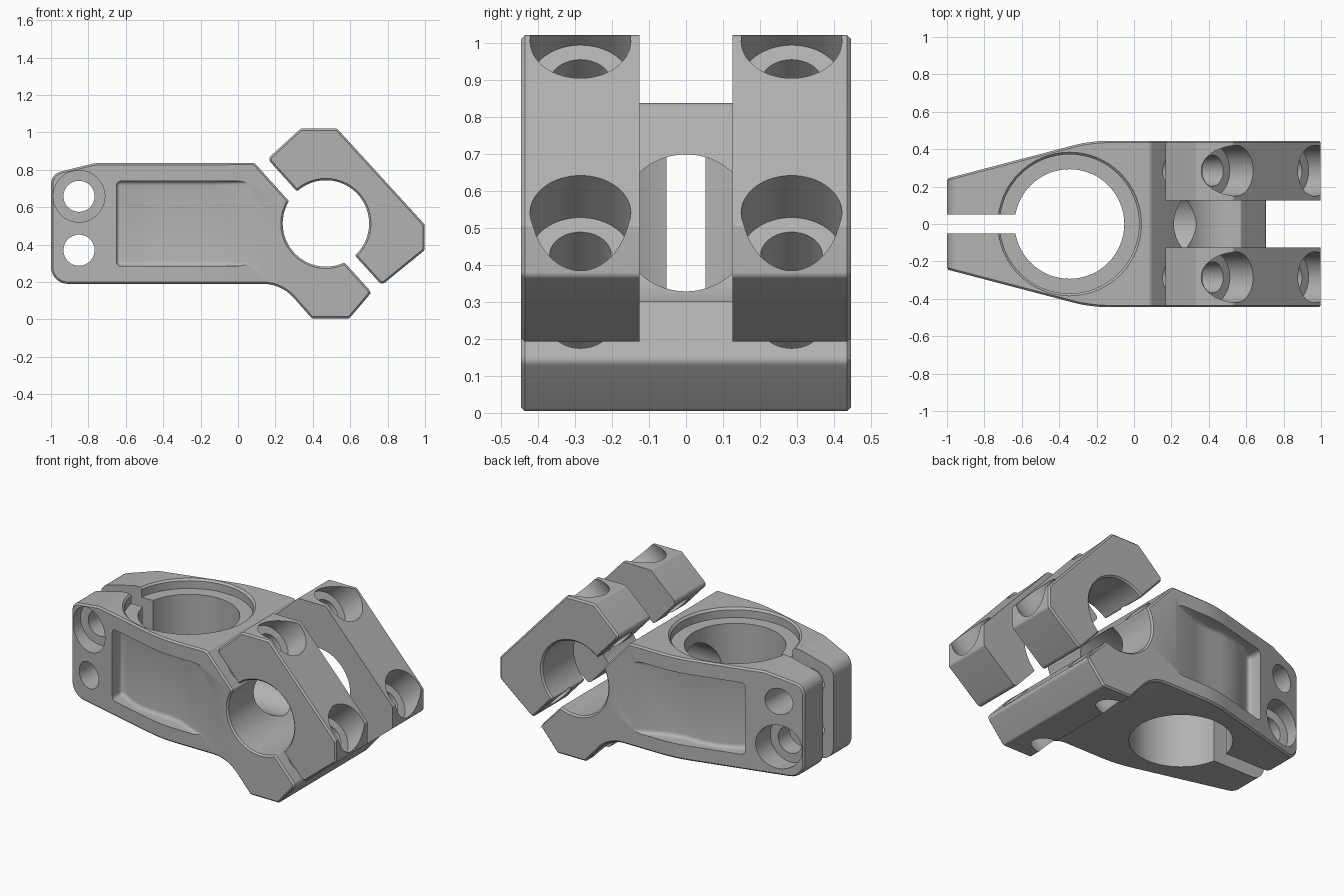
import bpy, bmesh, math
from mathutils import Vector

old = bpy.data.objects.get("Cube")
if old:
    bpy.data.objects.remove(old)

metal = bpy.data.materials.new("plain_grey_metal")
GREY = (0.45, 0.45, 0.45, 1)
metal.use_nodes = True
metal.diffuse_color = GREY
metal.node_tree.nodes["Principled BSDF"].inputs["Base Color"].default_value = GREY

# Bar clamp frame: D runs along the split, N points out through the plates
CENTRE = Vector((0.47, 0.513))
D, N = Vector((0.67, -0.74)).normalized(), Vector((0.74, 0.67)).normalized()
BAR_R = 0.231
HALF = 0.445


def clamp_pt(d, n):
    return CENTRE + D * d + N * n


def new_object(name, bm):
    bmesh.ops.recalc_face_normals(bm, faces=bm.faces)
    mesh = bpy.data.meshes.new(name)
    bm.to_mesh(mesh)
    bm.free()
    obj = bpy.data.objects.new(name, mesh)
    bpy.context.collection.objects.link(obj)
    return obj


def fillet(points, steps=7):
    """Round the corners of (x, y, radius) points."""
    out = []
    for i, (x, y, r) in enumerate(points):
        p = Vector((x, y))
        if r == 0:
            out.append(p)
            continue
        a = Vector(points[i - 1][:2]) - p
        b = Vector(points[(i + 1) % len(points)][:2]) - p
        half = a.angle(b) / 2
        t = min(r / math.tan(half), a.length * 0.49, b.length * 0.49)
        s, e = p + a.normalized() * t, p + b.normalized() * t
        mid = p + (a.normalized() + b.normalized()).normalized() * t / math.cos(half)
        turn = (s - mid).angle_signed(e - mid)
        for k in range(steps + 1):
            ang = -turn * k / steps
            v = s - mid
            out.append(mid + Vector((v.x * math.cos(ang) - v.y * math.sin(ang),
                                     v.x * math.sin(ang) + v.y * math.cos(ang))))
    return out


def prism(name, pts, lo, hi, axis):
    """Extrude an outline along y (outline in xz) or z (outline in xy)."""
    bm = bmesh.new()
    place = (lambda p: (p[0], lo, p[1])) if axis == "y" else (lambda p: (p[0], p[1], lo))
    face = bm.faces.new([bm.verts.new(place(p)) for p in pts])
    moved = bmesh.ops.extrude_face_region(bm, geom=[face])["geom"]
    step = Vector((0, hi - lo, 0)) if axis == "y" else Vector((0, 0, hi - lo))
    bmesh.ops.translate(bm, vec=step, verts=[g for g in moved if isinstance(g, bmesh.types.BMVert)])
    return new_object(name, bm)


def rod(start, end, r, r_end=None):
    start, end = Vector(start), Vector(end)
    bm = bmesh.new()
    bmesh.ops.create_cone(bm, cap_ends=True, segments=64, radius1=r,
                          radius2=r if r_end is None else r_end, depth=(end - start).length)
    rot = (end - start).to_track_quat("Z", "Y").to_matrix()
    bmesh.ops.rotate(bm, matrix=rot, verts=bm.verts)
    bmesh.ops.translate(bm, vec=(start + end) / 2, verts=bm.verts)
    return new_object("cutter", bm)


def block(x0, x1, y0, y1, z0, z1):
    return prism("cutter", [(x0, y0), (x1, y0), (x1, y1), (x0, y1)], z0, z1, "z")


def add_bevel(obj, width, segments=1):
    m = obj.modifiers.new("edge", "BEVEL")
    m.width, m.segments = width, segments
    m.limit_method, m.angle_limit = "ANGLE", math.radians(32)
    m.use_clamp_overlap = False


def bake(obj):
    dg = bpy.context.evaluated_depsgraph_get()
    mesh = bpy.data.meshes.new_from_object(obj.evaluated_get(dg))
    obj.modifiers.clear()
    obj.data = mesh


def cut(obj, cutters, operation="DIFFERENCE"):
    for c in cutters:
        c.hide_render = True
        m = obj.modifiers.new("cut", "BOOLEAN")
        m.object, m.operation, m.solver = c, operation, "EXACT"
        bake(obj)
        bpy.data.objects.remove(c)


def clamp_arc(start, end, count=36):
    angs = [math.radians(start + (end - start) * k / count) for k in range(count + 1)]
    return [clamp_pt(BAR_R * math.cos(a), BAR_R * math.sin(a)) for a in angs]


def with_arc(arc):
    return [(p.x, p.y, 0.015 if i in (0, len(arc) - 1) else 0) for i, p in enumerate(arc)]


# Main body: side outline trimmed by the tapering plan outline
jaw, neck = clamp_pt(0.437, -0.066), clamp_pt(-0.497, -0.066)
side = [(-1, 0.19, 0.09), (0.232, 0.19, 0.22), (0.395, 0.005, 0.02), (0.595, 0.005, 0.02),
        (jaw.x, jaw.y, 0.025)]
side += with_arc(clamp_arc(-16.7, -163.3))
side += [(neck.x, neck.y, 0.03), (-0.765, 0.835, 0.1), (-1, 0.778, 0.07)]
body = prism("stem_body", fillet(side), -HALF, HALF, "y")
plan = [(-1.1, -0.217, 0), (-0.23, -HALF, 0.8), (1.1, -HALF, 0),
        (1.1, HALF, 0), (-0.23, HALF, 0.8), (-1.1, 0.217, 0)]
cut(body, [prism("cutter", fillet(plan, 10), -0.5, 1.5, "z")], "INTERSECT")
add_bevel(body, 0.01)
bake(body)

# Side pockets with a floor that wraps the upright bore
for s in (-1, 1):
    floor = [(-0.65, 0.6), (-0.65, 0.24), (-0.61, 0.25), (-0.54, 0.295), (-0.45, 0.33),
             (-0.35, 0.345), (-0.24, 0.345), (-0.14, 0.365), (0.06, HALF), (0.4, 0.6)]
    pocket = prism("cutter", [(x, y * s) for x, y in floor], 0.285, 0.74, "z")
    add_bevel(pocket, 0.025, 4)
    bake(pocket)
    cut(body, [pocket])

# Upright bore with its seat, rear slit and the lightening bore
bx = -0.345
cut(body, [
    rod((bx, 0, -0.2), (bx, 0, 1.2), 0.293),
    rod((bx, 0, 0.775), (bx, 0, 1.0), 0.372),
    rod((bx, 0, 0.822), (bx, 0, 0.842), 0.37, 0.39),
    block(-1.2, -0.5, -0.052, 0.052, -0.2, 1.2),
    rod((bx, 0, 0.513), (0.5, 0, 0.513), 0.185),
])

# Rear pinch bolts, entering from opposite sides
for z, s in ((0.658, -1), (0.37, 1)):
    cut(body, [rod((-0.85, -0.6, z), (-0.85, 0.6, z), 0.083),
               rod((-0.85, s * 0.17, z), (-0.85, s * 0.6, z), 0.138)])

# Pair of clamp plates, separated by the middle gap
tip, top = clamp_pt(0.445, 0), clamp_pt(-0.465, 0)
outline = with_arc(clamp_arc(180, 0))
outline += [(tip.x, tip.y, 0.025), (0.998, 0.37, 0.02), (0.998, 0.508, 0.02),
            (0.53, 1.02, 0.02), (0.335, 1.02, 0.02), (top.x, top.y, 0.025)]
plates = prism("clamp_plates", fillet(outline), -HALF, HALF, "y")
add_bevel(plates, 0.01)
bake(plates)
cut(plates, [block(-0.2, 1.2, -0.125, 0.125, -0.2, 1.3)])

# Four clamp bolt holes running through the plates into the body
for y in (-0.285, 0.285):
    for d, depth in ((-0.314, -0.3), (0.314, -0.6)):
        def at(n):
            p = clamp_pt(d, n)
            return (p.x, y, p.y)
        cut(plates, [rod(at(-0.2), at(0.7), 0.083), rod(at(0.218), at(0.7), 0.136)])
        cut(body, [rod(at(depth), at(0.1), 0.083)])

for obj in (body, plates):
    obj.data.materials.clear()
    obj.data.materials.append(metal)
    for p in obj.data.polygons:
        p.material_index = 0
    bpy.ops.object.select_all(action="DESELECT")
    obj.select_set(True)
    bpy.context.view_layer.objects.active = obj
    bpy.ops.object.shade_smooth_by_angle(angle=math.radians(30))
